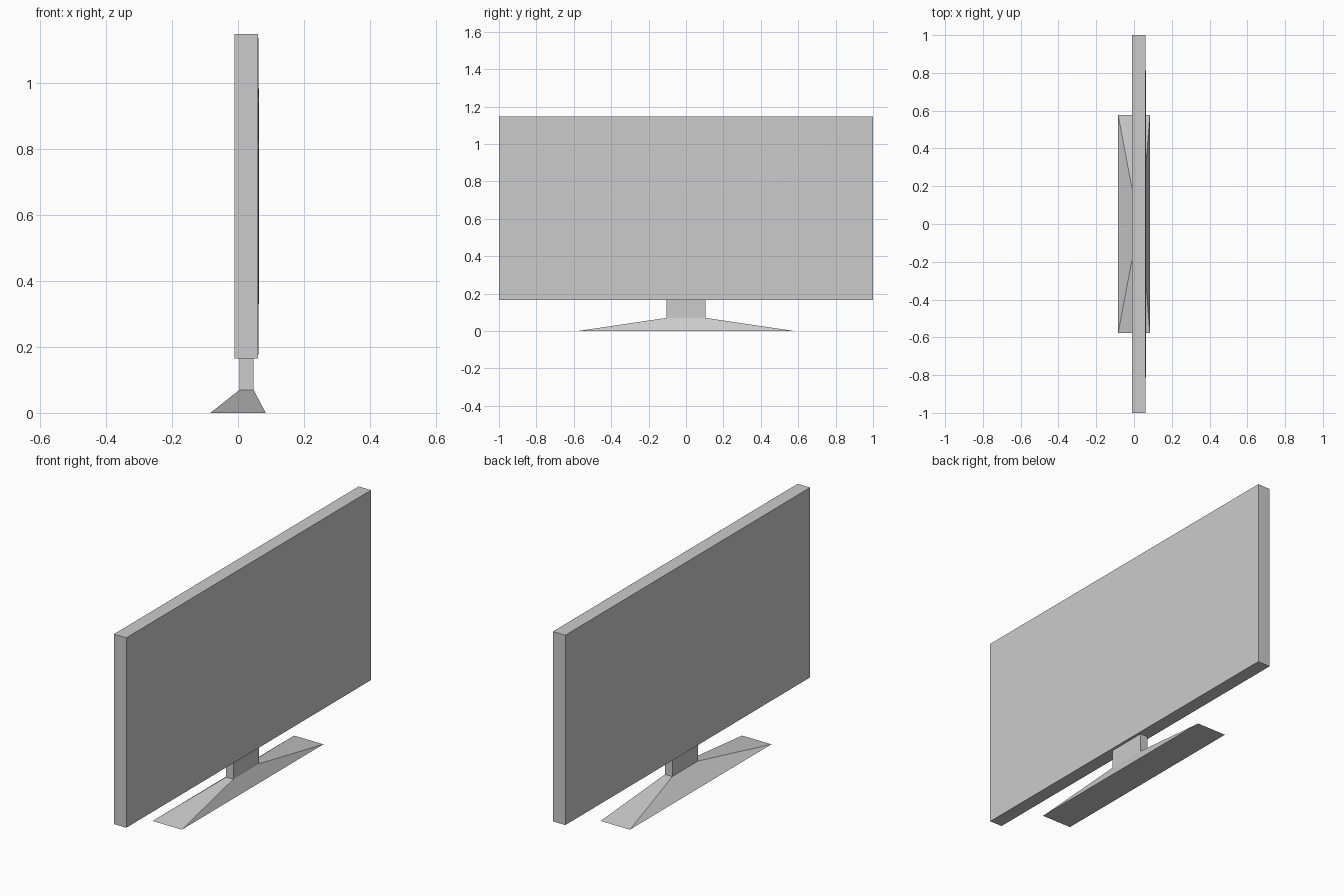
import bpy, bmesh

cube = bpy.data.objects.get("Cube")
if cube:
    bpy.data.objects.remove(cube, do_unlink=True)

GREY = (0.6, 0.6, 0.6, 1.0)
grey = bpy.data.materials.new("light grey plastic")
grey.use_nodes = True
grey.diffuse_color = GREY
grey.node_tree.nodes["Principled BSDF"].inputs["Base Color"].default_value = GREY


def finish(name, bm):
    bmesh.ops.recalc_face_normals(bm, faces=bm.faces)
    mesh = bpy.data.meshes.new(name)
    bm.to_mesh(mesh)
    bm.free()
    mesh.materials.append(grey)
    obj = bpy.data.objects.new(name, mesh)
    bpy.context.collection.objects.link(obj)
    return obj


def block(name, bottom, top):
    """Box or frustum; each end is (x min, x max, half width, z)."""
    bm = bmesh.new()
    bmesh.ops.create_cube(bm, size=2)
    for v in bm.verts:
        x0, x1, half, z = top if v.co.z > 0 else bottom
        v.co = (x1 if v.co.x > 0 else x0, half * v.co.y, z)
    return finish(name, bm)


# Stand: sloped foot and short neck
block("stand_foot", (-0.084, 0.084, 0.578, 0), (0.005, 0.047, 0.105, 0.07))
block("stand_neck", (0.005, 0.047, 0.105, 0.07), (0.005, 0.047, 0.105, 0.17))

# Flat panel housing
Z0, Z1 = 0.165, 1.147
block("panel_housing", (-0.01, 0.061, 1, Z0), (-0.01, 0.061, 1, Z1))

# Screen surface: very shallow dome on the +x side
bm = bmesh.new()
bmesh.ops.create_grid(bm, x_segments=12, y_segments=8, size=1)
for v in bm.verts:
    u, w = v.co.x, v.co.y
    bulge = 0.003 * (1 - u * u) * (1 - w * w)
    v.co = (0.0612 + bulge, u, (Z0 + Z1) / 2 + w * (Z1 - Z0) / 2)
screen = finish("screen_surface", bm)
if screen.data.polygons[0].normal.x < 0:
    screen.data.flip_normals()
screen.data.shade_smooth()
